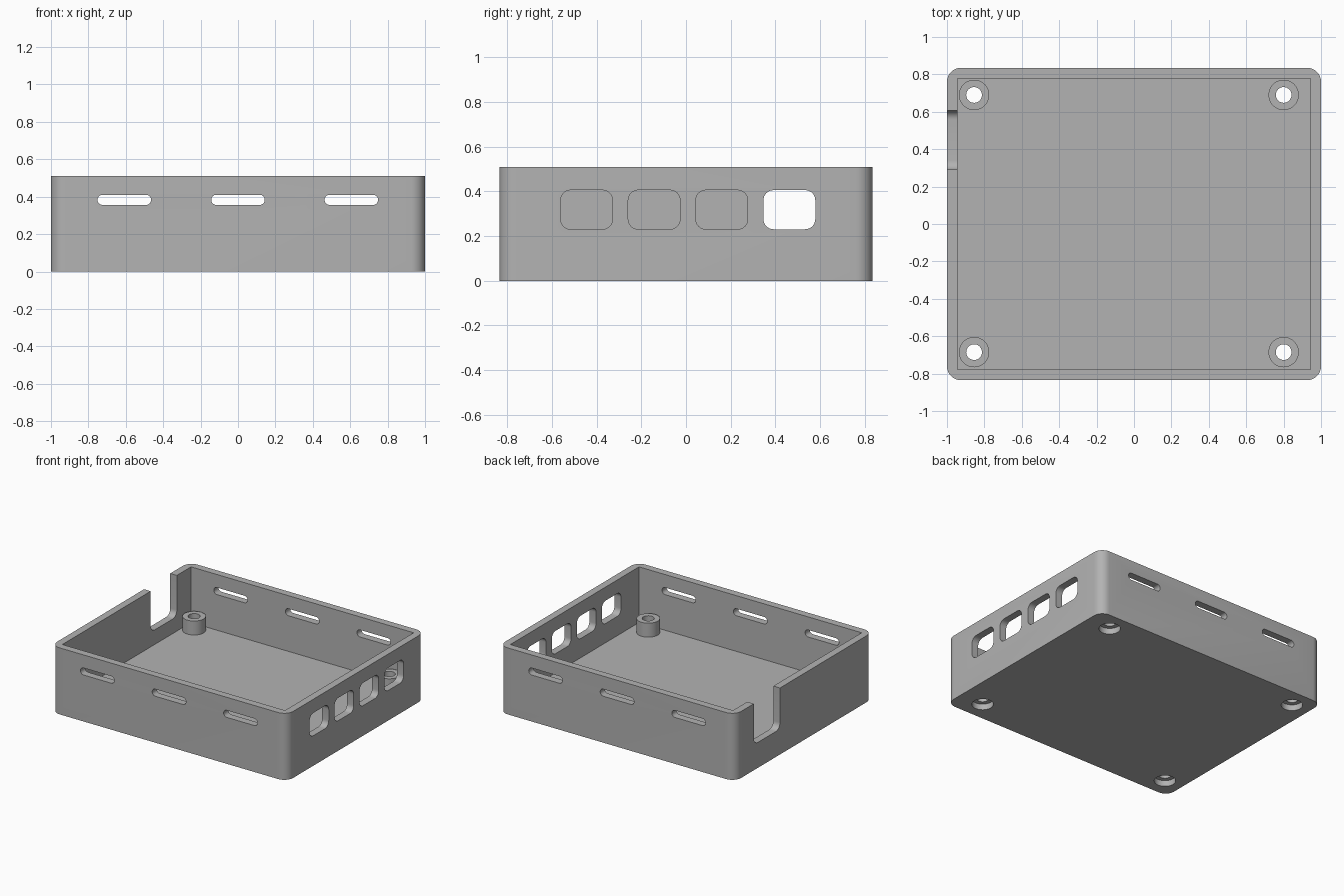
import bpy, bmesh, math
from mathutils import Matrix, Vector

cube = bpy.data.objects.get("Cube")
if cube:
    bpy.data.objects.remove(cube, do_unlink=True)

LENGTH, WIDTH, HEIGHT = 2.0, 1.67, 0.51
WALL, FLOOR, BOSS_TOP = 0.056, 0.083, 0.19

grey = bpy.data.materials.new("grey plastic")
grey.use_nodes = True
colour = (0.45, 0.45, 0.45, 1)
grey.diffuse_color = colour
grey.node_tree.nodes["Principled BSDF"].inputs["Base Color"].default_value = colour

# Axis frames: outline u, v and extrusion direction
UP = Matrix.Identity(3)
ALONG_X = Matrix(((0, 0, 1), (1, 0, 0), (0, 1, 0)))
ALONG_Y = Matrix(((1, 0, 0), (0, 0, -1), (0, 1, 0)))


def rounded_rect(w, h, r, steps=8):
    """Outline of a rectangle with rounded corners, centred on the origin."""
    points = []
    for quarter, (sx, sy) in enumerate(((1, 1), (-1, 1), (-1, -1), (1, -1))):
        for i in range(steps + 1):
            a = math.pi / 2 * (quarter + i / steps)
            points.append((sx * (w / 2 - r) + r * math.cos(a),
                           sy * (h / 2 - r) + r * math.sin(a)))
    return points


def circle(r, steps=48):
    return [(r * math.cos(math.tau * i / steps), r * math.sin(math.tau * i / steps))
            for i in range(steps)]


def add_prism(bm, outline, centre, depth, frame=UP):
    """Extrude an outline by depth, centred on a point."""
    side = frame @ Vector((0, 0, depth))
    low = [bm.verts.new(Vector(centre) + frame @ Vector((u, v, -depth / 2))) for u, v in outline]
    face = bm.faces.new(low)
    extruded = bmesh.ops.extrude_face_region(bm, geom=[face])["geom"]
    bmesh.ops.translate(bm, verts=[g for g in extruded if isinstance(g, bmesh.types.BMVert)], vec=side)


def make_object(name, bm):
    bmesh.ops.remove_doubles(bm, verts=bm.verts, dist=1e-5)
    bmesh.ops.recalc_face_normals(bm, faces=bm.faces)
    mesh = bpy.data.meshes.new(name)
    bm.to_mesh(mesh)
    bm.free()
    mesh.materials.append(grey)
    obj = bpy.data.objects.new(name, mesh)
    bpy.context.collection.objects.link(obj)
    return obj


def combine(target, tool, operation):
    """Apply a boolean and discard the tool."""
    tool.hide_render = True
    bpy.context.view_layer.objects.active = target
    mod = target.modifiers.new(tool.name, "BOOLEAN")
    mod.object, mod.operation, mod.solver = tool, operation, "EXACT"
    bpy.ops.object.modifier_apply(modifier=mod.name)
    bpy.data.objects.remove(tool, do_unlink=True)


# Outer case
bm = bmesh.new()
add_prism(bm, rounded_rect(LENGTH, WIDTH, 0.075), (0, 0, HEIGHT / 2), HEIGHT)
case = make_object("case", bm)

# Square-cornered cavity
bm = bmesh.new()
size = Vector((LENGTH - 2 * WALL, WIDTH - 2 * WALL, 1))
bmesh.ops.create_cube(bm, size=1, matrix=Matrix.Translation((0, 0, FLOOR + 0.5)) @ Matrix.Diagonal(size.to_4d()))
combine(case, make_object("cavity", bm), "DIFFERENCE")

# Screw bosses on the floor
boss_spots = [(x, y) for x in (-0.855, 0.8) for y in (-0.685, 0.69)]
bm = bmesh.new()
for x, y in boss_spots:
    bottom = FLOOR - 0.02
    add_prism(bm, circle(0.081), (x, y, (bottom + BOSS_TOP) / 2), BOSS_TOP - bottom)
combine(case, make_object("bosses", bm), "UNION")

# Screw holes, and recesses for the heads underneath
for name, radius, top in (("screw_holes", 0.042, 0.4), ("head_recesses", 0.075, 0.045)):
    bm = bmesh.new()
    for x, y in boss_spots:
        add_prism(bm, circle(radius), (x, y, (top - 0.1) / 2), top + 0.1)
    combine(case, make_object(name, bm), "DIFFERENCE")

# Vent slots, port windows and the cable notch
bm = bmesh.new()
for x in (-0.608, 0, 0.606):
    for y in (-WIDTH / 2, WIDTH / 2):
        add_prism(bm, rounded_rect(0.286, 0.054, 0.0265), (x, y, 0.383), 0.2, ALONG_Y)
for i in range(4):
    add_prism(bm, rounded_rect(0.232, 0.175, 0.045), (1, -0.445 + 0.3025 * i, 0.318), 0.2, ALONG_X)
add_prism(bm, rounded_rect(0.317, 0.6, 0.05), (-1, 0.449, 0.495), 0.2, ALONG_X)
combine(case, make_object("wall_openings", bm), "DIFFERENCE")

# Smooth the curves, keep the edges
bpy.ops.object.select_all(action="DESELECT")
case.select_set(True)
bpy.context.view_layer.objects.active = case
bpy.ops.object.shade_smooth_by_angle(angle=math.radians(30))
